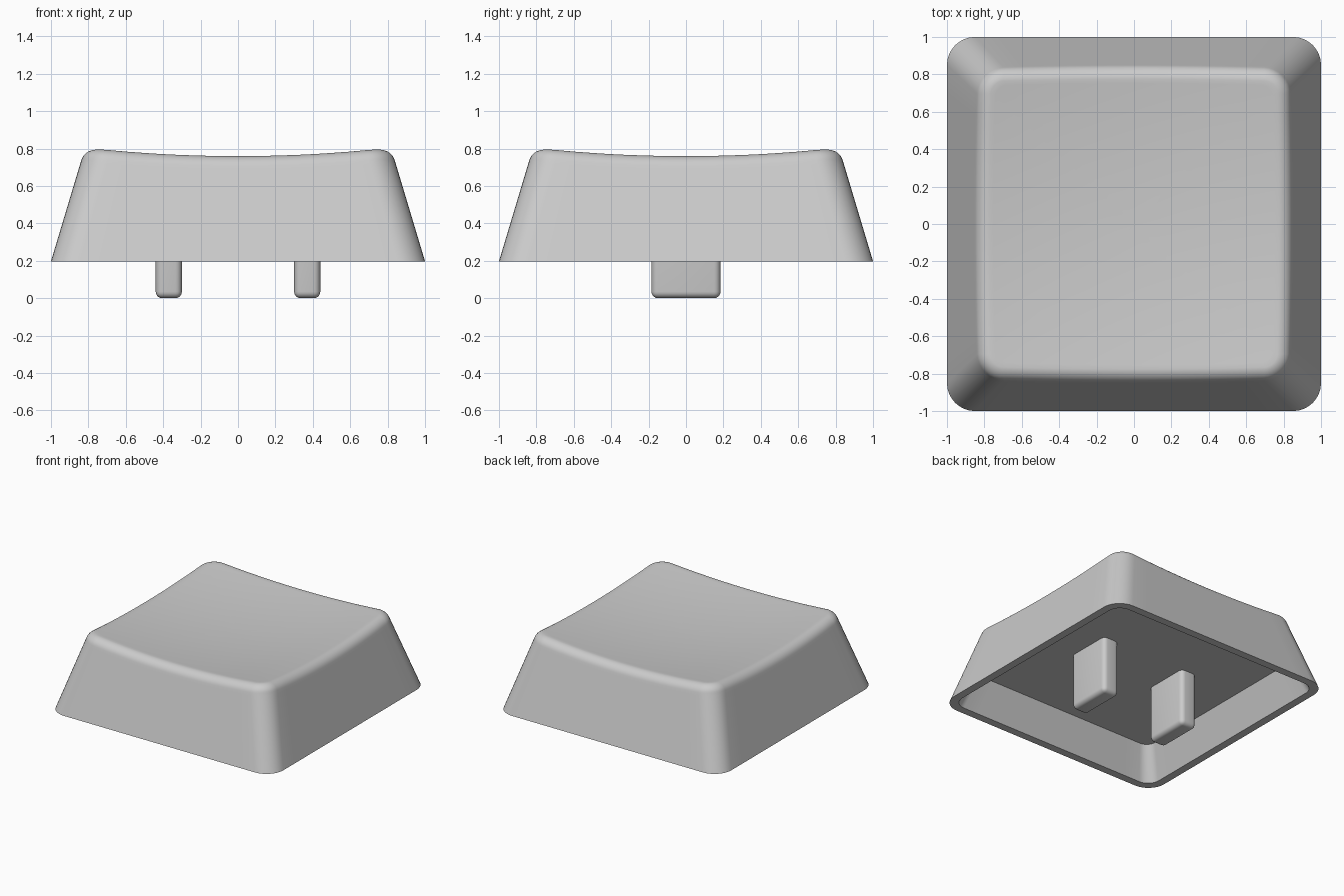
import bpy, bmesh, math

if "Cube" in bpy.data.objects:
    bpy.data.objects.remove(bpy.data.objects["Cube"])

grey = bpy.data.materials.new("light grey plastic")
grey.diffuse_color = (0.6, 0.6, 0.6, 1)
grey.use_nodes = True
grey.node_tree.nodes["Principled BSDF"].inputs["Base Color"].default_value = grey.diffuse_color

BASE_Z, CEILING_Z, SLOPE, FILLET = 0.197, 0.45, 0.30, 0.075


def finish(name, bm):
    bmesh.ops.recalc_face_normals(bm, faces=bm.faces)
    mesh = bpy.data.meshes.new(name)
    bm.to_mesh(mesh)
    bm.free()
    obj = bpy.data.objects.new(name, mesh)
    mesh.materials.append(grey)
    bpy.context.collection.objects.link(obj)
    bpy.ops.object.select_all(action='DESELECT')
    obj.select_set(True)
    bpy.context.view_layer.objects.active = obj
    bpy.ops.object.shade_smooth_by_angle(angle=math.radians(35))
    return obj


def outline(corner_steps=8, side_steps=12):
    """Rounded square as (core x, core y, normal x, normal y)."""
    pts = []
    for q in range(4):
        a0 = q * math.pi / 2
        ca, sa = round(math.cos(a0)), round(math.sin(a0))
        local = []
        for i in range(corner_steps + 1):
            a = i / corner_steps * math.pi / 2
            local.append((1, 1, math.cos(a), math.sin(a)))
        for i in range(1, side_steps):
            local.append((1 - 2 * i / side_steps, 1, 0, 1))
        for cx, cy, nx, ny in local:
            pts.append((cx * ca - cy * sa, cx * sa + cy * ca,
                        nx * ca - ny * sa, nx * sa + ny * ca))
    return pts


SHAPE = outline()


def place(p, half, radius):
    return (p[0] * (half - radius) + p[2] * radius,
            p[1] * (half - radius) + p[3] * radius)


def flat_ring(half, radius, z):
    return [(*place(p, half, radius), z) for p in SHAPE]


def dish(x, y):
    return 0.717 + 0.07 * (x * x + y * y)


# Centre line of the rounded top edge, following the dished surface
spine = []
for p in SHAPE:
    zc = 0.7
    for _ in range(8):
        half = 1 - SLOPE * (zc - BASE_Z) - FILLET * math.hypot(1, SLOPE)
        x, y = place(p, half, 0.07)
        zc = dish(x, y) - FILLET
    spine.append((x, y, zc))

# Cavity and rim
rings = [flat_ring(0.84, 0.08, CEILING_Z),
         flat_ring(0.937, 0.10, BASE_Z)]
rim = flat_ring(1.0, 0.15, BASE_Z)
# Rounded top edge
edge = []
start = math.atan(SLOPE)
for i in range(9):
    a = start + (math.pi / 2 - start) * i / 8
    r, dz = FILLET * math.cos(a), FILLET * math.sin(a)
    edge.append([(x + p[2] * r, y + p[3] * r, z + dz)
                 for p, (x, y, z) in zip(SHAPE, spine)])
# Sloping outer wall, with a support loop that keeps the sides flat
support = [tuple(u + (v - u) * 0.96 for u, v in zip(a, b))
           for a, b in zip(rim, edge[0])]
rings += [rim, support] + edge
# Dished top surface
for s in (0.97, 0.85, 0.7, 0.55, 0.4, 0.25, 0.1):
    rings.append([(x * s, y * s, dish(x * s, y * s)) for x, y, _ in spine])

bm = bmesh.new()
loops = [[bm.verts.new(co) for co in ring] for ring in rings]
n = len(SHAPE)
for a, b in zip(loops, loops[1:]):
    for i in range(n):
        j = (i + 1) % n
        bm.faces.new((a[i], a[j], b[j], b[i]))
bm.faces.new(loops[0])
centre = bm.verts.new((0, 0, dish(0, 0)))
for i in range(n):
    bm.faces.new((loops[-1][i], loops[-1][(i + 1) % n], centre))
finish("key_cap", bm)

# Two mounting prongs under the cap
for side, name in ((-1, "left_prong"), (1, "right_prong")):
    bm = bmesh.new()
    bmesh.ops.create_cube(bm, size=1)
    top = CEILING_Z + 0.005
    for v in bm.verts:
        v.co = (v.co.x * 0.14 + side * 0.37, v.co.y * 0.37, (v.co.z + 0.5) * top)
    edges = [e for e in bm.edges if min(v.co.z for v in e.verts) < 0.01]
    bmesh.ops.bevel(bm, geom=edges, offset=0.035, segments=5,
                    profile=0.5, affect='EDGES')
    finish(name, bm)
